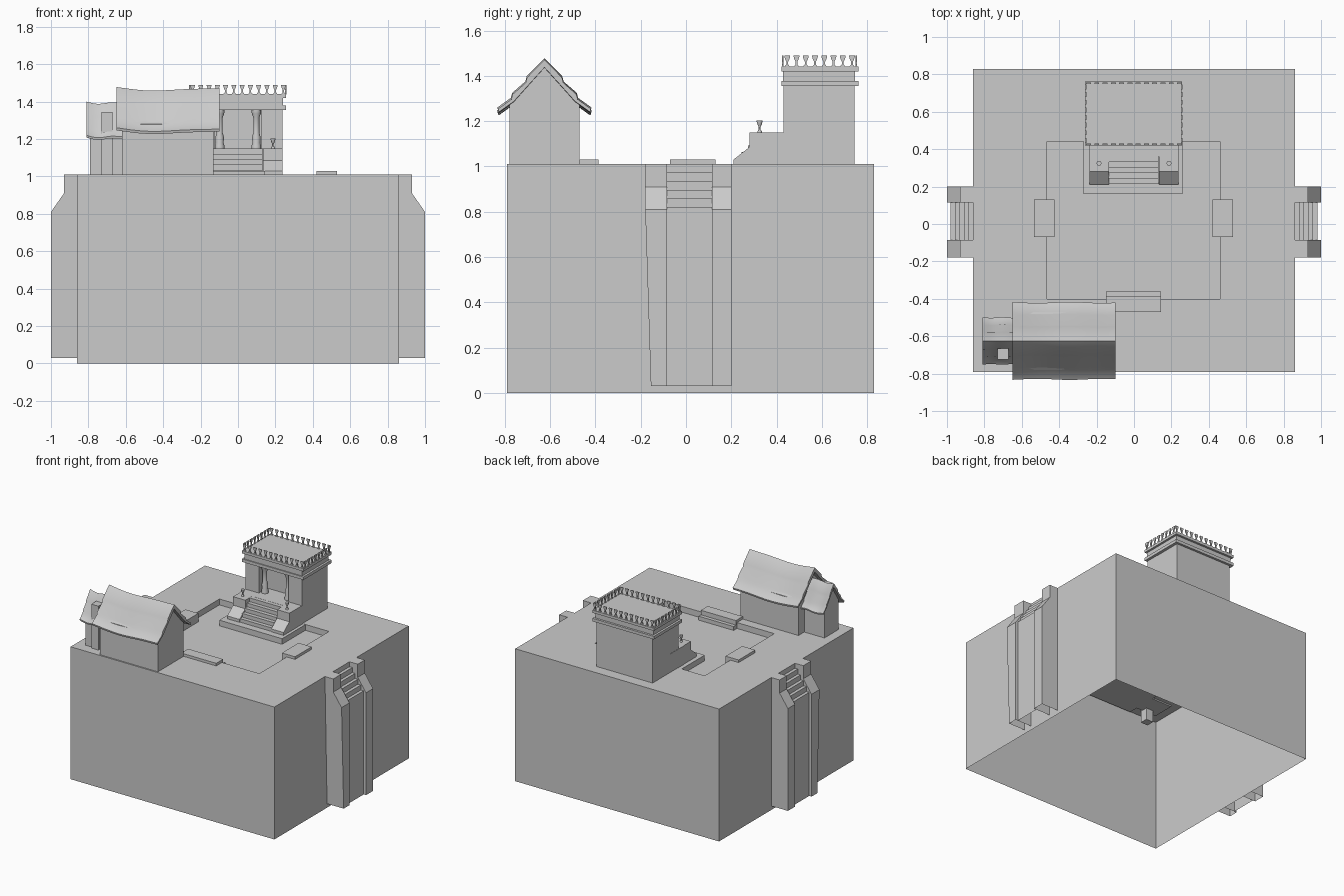
import bpy, bmesh, math

if "Cube" in bpy.data.objects:
    bpy.data.objects.remove(bpy.data.objects["Cube"])

TOP, FLOOR = 1.01, 0.965


def finish(name, bm, smooth=None):
    bmesh.ops.recalc_face_normals(bm, faces=bm.faces)
    me = bpy.data.meshes.new(name)
    bm.to_mesh(me)
    bm.free()
    ob = bpy.data.objects.new(name, me)
    bpy.context.collection.objects.link(ob)
    if smooth:
        bpy.ops.object.select_all(action='DESELECT')
        ob.select_set(True)
        bpy.context.view_layer.objects.active = ob
        bpy.ops.object.shade_smooth_by_angle(angle=math.radians(smooth))
    return ob


def add_prism(bm, pts, a, b, axis):
    # 2D outline swept from a to b along axis (the other two coordinates stay in x, y, z order)
    i = 'xyz'.index(axis)

    def at(p, v):
        c = list(p)
        c.insert(i, v)
        return bm.verts.new(c)
    lo, hi = [at(p, a) for p in pts], [at(p, b) for p in pts]
    bm.faces.new(lo)
    bm.faces.new(hi)
    for k in range(len(pts)):
        j = (k + 1) % len(pts)
        bm.faces.new((lo[k], lo[j], hi[j], hi[k]))


def prism(name, pts, a, b, axis):
    bm = bmesh.new()
    add_prism(bm, pts, a, b, axis)
    return finish(name, bm)


def box(name, x0, x1, y0, y1, z0, z1):
    return prism(name, [(x0, y0), (x1, y0), (x1, y1), (x0, y1)], z0, z1, 'z')


def lathe(name, prof, x, y, z, n=16):
    bm = bmesh.new()
    rings = [[bm.verts.new((x + r * math.cos(2 * math.pi * k / n),
                            y + r * math.sin(2 * math.pi * k / n), z + h)) for k in range(n)]
             for r, h in prof]
    for a, b in zip(rings, rings[1:]):
        for k in range(n):
            bm.faces.new((a[k], a[(k + 1) % n], b[(k + 1) % n], b[k]))
    bm.faces.new(rings[0])
    bm.faces.new(rings[-1])
    return finish(name, bm, 40)


# Tall hollow block, open below, with sunken court on top
bm = bmesh.new()


def loop(x0, x1, y0, y1, z):
    return [bm.verts.new(c) for c in ((x0, y0, z), (x1, y0, z), (x1, y1, z), (x0, y1, z))]


loops = [loop(-.86, .86, -.79, .83, 0), loop(-.86, .86, -.79, .83, TOP),
         loop(-.465, .46, -.40, .44, TOP), loop(-.465, .46, -.40, .44, FLOOR)]
for a, b in zip(loops, loops[1:]):
    for k in range(4):
        bm.faces.new((a[k], a[(k + 1) % 4], b[(k + 1) % 4], b[k]))
bm.faces.new(loops[-1])
finish("terrace_block", bm)

# Side stairs with flanking piers, open at the bottom
pier = [(.86, .03), (1, .03), (1, .81), (.93, .91), (.93, TOP), (.86, TOP)]
stair = [(.86, .03), (.98, .03), (.98, .82)]
for k in range(5):
    x = .98 - .024 * k
    stair += [(x, .82 + .038 * k), (x - .024, .82 + .038 * k)] if k else [(x - .024, .82)]
for side, s in (("right", 1), ("left", -1)):
    for part, outline, y0, y1 in (("pier_back", pier, .115, .20), ("pier_front", pier, -.18, -.085),
                                  ("stair", stair, -.085, .115)):
        ob = prism(f"{side}_{part}", [(s * x, z) for x, z in outline], y0, y1, 'y')
        bm = bmesh.new()
        bm.from_mesh(ob.data)
        bmesh.ops.delete(bm, geom=[f for f in bm.faces if f.normal.z < -.9], context='FACES_ONLY')
        for v in bm.verts:
            if v.co.y < -.17 and v.co.z < .5:
                v.co.y = -.155
        bm.to_mesh(ob.data)
        bm.free()

# Court edge steps
for name, x0, x1 in (("left_court_step", -.535, -.425), ("right_court_step", .42, .53)):
    box(name, x0, x1, -.07, .13, FLOOR, 1.03)
prism("front_court_step", [(-.47, FLOOR), (-.36, FLOOR), (-.36, .995), (-.387, .995),
                           (-.387, 1.03), (-.47, 1.03)], -.15, .145, 'x')

# Temple base, podium, walls and cornices
box("temple_base", -.27, .26, .16, .45, FLOOR, 1.008)
box("temple_podium", -.24, .235, .36, .745, 1.0, 1.15)
box("temple_cella", -.24, .235, .53, .745, 1.15, 1.36)
for s in (-1, 1):
    box("temple_front_wall", *sorted((s * .125, s * .2375)), .43, .53, 1.15, 1.36)
for k, (e, z0, z1) in enumerate(((.022, 1.355, 1.378), (.006, 1.378, 1.42), (.022, 1.42, 1.44))):
    box(f"temple_cornice_{k}", -.24 - e, .235 + e, .432 - e * .5, .74 + e, z0, z1)

# Temple steps and cheek walls
steps = [(.36, 1.0), (.215, 1.0)]
for k in range(5):
    y = .215 + .029 * k
    steps += [(y, 1.035 + .0285 * k), (y + .029, 1.035 + .0285 * k)]
prism("temple_steps", steps, -.137, .132, 'x')
cheek = [(.21, 1.0), (.21, 1.03), (.28, 1.085), (.28, 1.15), (.43, 1.15), (.43, 1.0)]
urn = [(.010, 0), (.010, .005), (.004, .012), (.004, .024), (.009, .034), (.013, .048), (.013, .052)]
column = [(.026, 0), (.026, .012), (.021, .03), (.023, .06), (.016, .085), (.016, .165),
          (.024, .185), (.026, .198), (.026, .21)]
for side, s in (("left", -1), ("right", 1)):
    prism(f"{side}_cheek_wall", cheek, *sorted((s * .134, s * .2375)), 'x')
    lathe(f"{side}_urn", urn, s * .187, .325, 1.15, 12)
    lathe(f"{side}_column", column, s * .098, .465, 1.15)

# Parapet of flat urn-shaped cutouts
bm = bmesh.new()
half = [(w, h) for w, h in urn]


def cutout(c):
    return [(c + w, 1.438 + h) for w, h in half] + [(c - w, 1.438 + h) for w, h in reversed(half)]


for k in range(12):
    c = -.243 + .486 * k / 11
    for y in (.427, .752):
        add_prism(bm, cutout(c), y - .004, y + .004, 'y')
for k in range(8):
    c = .447 + .286 * k / 7
    for x in (-.258, .255):
        add_prism(bm, cutout(c), x - .004, x + .004, 'x')
finish("temple_parapet", bm)

# House walls and chimney
YC = -.625


def gable(name, x0, x1, hw, eave, ridge):
    prism(name, [(YC - hw, 1.0), (YC + hw, 1.0), (YC + hw, eave), (YC, ridge), (YC - hw, eave)], x0, x1, 'x')


gable("house_walls", -.62, -.13, .155, 1.28, 1.44)
gable("annex_walls", -.79, -.61, .085, 1.255, 1.36)
box("chimney", -.73, -.67, -.725, -.665, .91, 1.345)


# Sagging layered roofs
def roof(name, x0, x1, ws, ridge, zs, sag, n=12):
    outer = [(.08, -.08), (.086, -.103), (.145, -.153), (.152, -.176), (.212, -.218), (.208, -.232)]
    inner = [(.14, -.185), (.075, -.115)]
    right = outer + inner
    prof = [(0, 0)] + right + [(0, -.035)] + [(-d, z) for d, z in reversed(right)]
    bm = bmesh.new()
    rings = []
    for i in range(n + 1):
        t = 2 * i / n - 1
        dz = sag * (t * t - 1) + .004 * math.sin(4 * t)
        rings.append([bm.verts.new((x0 + (x1 - x0) * i / n,
                                    YC + d * ws * (1 + .015 * math.sin(5 * t + 1)),
                                    ridge + z * zs + dz)) for d, z in prof])
    for a, b in zip(rings, rings[1:]):
        for k in range(len(prof)):
            j = (k + 1) % len(prof)
            bm.faces.new((a[k], a[j], b[j], b[k]))
    bm.faces.new(rings[0])
    bm.faces.new(rings[-1])
    finish(name, bm, 50)


roof("house_roof", -.65, -.10, .97, 1.475, 1.0, .014)
roof("annex_roof", -.81, -.62, .59, 1.397, .83, .006)
